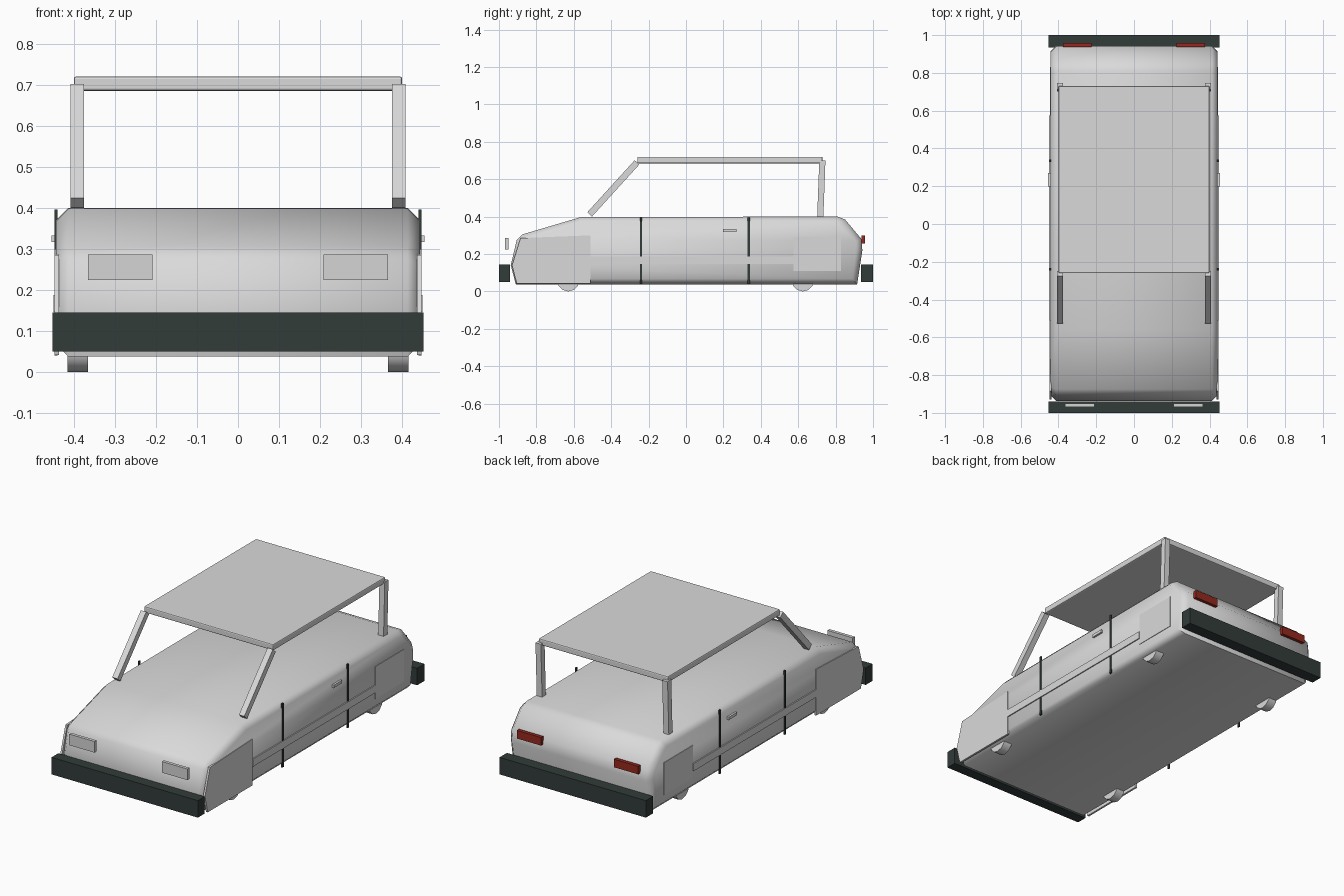
import bpy, bmesh, math
from mathutils import Vector

cube = bpy.data.objects.get("Cube")
if cube:
    bpy.data.objects.remove(cube, do_unlink=True)


def material(name, color):
    m = bpy.data.materials.new(name)
    m.use_nodes = True
    m.diffuse_color = (*color, 1)
    m.node_tree.nodes["Principled BSDF"].inputs["Base Color"].default_value = (*color, 1)
    return m


PAINT = material("pale grey paint", (0.7, 0.7, 0.7))
LAMP = material("lamp grey", (0.66, 0.66, 0.66))
DARK = material("dark trim", (0.032, 0.045, 0.042))
RED = material("tail light red", (0.3, 0.022, 0.014))


def finish(name, bm, mat, smooth=None):
    bmesh.ops.recalc_face_normals(bm, faces=bm.faces)
    me = bpy.data.meshes.new(name)
    bm.to_mesh(me)
    bm.free()
    me.materials.append(mat)
    ob = bpy.data.objects.new(name, me)
    bpy.context.collection.objects.link(ob)
    if smooth:
        bpy.ops.object.select_all(action="DESELECT")
        ob.select_set(True)
        bpy.context.view_layer.objects.active = ob
        bpy.ops.object.shade_smooth_by_angle(angle=math.radians(smooth))
    return ob


def slab(name, profile, x0, x1, mat, bevel=0, smooth=None):
    """Extrude a side profile of (y, z) points from x0 to x1."""
    bm = bmesh.new()
    face = bm.faces.new([bm.verts.new((x0, y, z)) for y, z in profile])
    new = bmesh.ops.extrude_face_region(bm, geom=[face])["geom"]
    bmesh.ops.translate(bm, vec=(x1 - x0, 0, 0),
                        verts=[v for v in new if isinstance(v, bmesh.types.BMVert)])
    if bevel:
        rims = [e for e in bm.edges if abs(e.verts[0].co.x - e.verts[1].co.x) < 1e-5]
        bmesh.ops.bevel(bm, geom=rims, offset=bevel, segments=1, affect="EDGES")
    return finish(name, bm, mat, smooth)


def box(name, xs, ys, zs, mat):
    (y0, y1), (z0, z1) = ys, zs
    return slab(name, [(y0, z0), (y1, z0), (y1, z1), (y0, z1)], *xs, mat)


def bar(name, a, b, width, xs, mat):
    """Slanted post between two (y, z) points."""
    a, b = Vector(a), Vector(b)
    d = (b - a).normalized()
    n = Vector((-d.y, d.x)) * width / 2
    return slab(name, [a - n, b - n, b + n, a + n], *xs, mat)


# Body shell
slab("body", [(-0.91, 0.038), (-0.937, 0.14), (-0.905, 0.275), (-0.875, 0.305),
              (-0.56, 0.398), (0.81, 0.4), (0.85, 0.385), (0.938, 0.28),
              (0.943, 0.22), (0.915, 0.038)], -0.443, 0.443, PAINT, 0.03, 50)

# Roof panel
roof = box("roof", (-0.4, 0.4), (-0.26, 0.73), (0.685, 0.72), PAINT)
mod = roof.modifiers.new("edge", "BEVEL")
mod.width, mod.segments = 0.006, 2

# Bumpers
box("front_bumper", (-0.452, 0.452), (-1, -0.94), (0.05, 0.145), DARK)
box("rear_bumper", (-0.452, 0.452), (0.935, 1), (0.05, 0.145), DARK)

for side, s in (("left", 1), ("right", -1)):
    def span(a, b):
        return (s * a, s * b)

    # Roof posts
    bar("front_post_" + side, (-0.515, 0.412), (-0.262, 0.69), 0.034, span(0.375, 0.408), PAINT)
    bar("rear_post_" + side, (0.718, 0.4), (0.729, 0.7), 0.033, span(0.375, 0.408), PAINT)

    # Lamps
    box("headlight_" + side, span(0.208, 0.365), (-0.968, -0.95), (0.224, 0.286), LAMP)
    box("taillight_" + side, span(0.225, 0.375), (0.938, 0.958), (0.255, 0.3), RED)

    # Side panels and moulding
    slab("front_fender_" + side, [(-0.905, 0.042), (-0.93, 0.14), (-0.885, 0.285),
                                  (-0.51, 0.3), (-0.51, 0.042)], *span(0.436, 0.447), PAINT)
    box("rear_fender_" + side, span(0.436, 0.446), (0.575, 0.83), (0.11, 0.29), PAINT)
    box("side_moulding_" + side, span(0.436, 0.449), (-0.51, 0.575), (0.146, 0.188), PAINT)

    # Door seams and handle
    for label, y in (("front", -0.24), ("rear", 0.335)):
        box(label + "_door_seam_" + side, span(0.439, 0.447),
            (y - 0.006, y + 0.006), (0.04, 0.396), DARK)
    box("door_handle_" + side, span(0.44, 0.454), (0.198, 0.27), (0.317, 0.333), PAINT)

    # Wheels
    for label, y in (("front", -0.63), ("rear", 0.625)):
        ring = [(y + 0.06 * math.sin(k * math.tau / 12),
                 0.06 - 0.06 * math.cos(k * math.tau / 12)) for k in range(12)]
        slab(label + "_wheel_" + side, ring, *span(0.365, 0.415), PAINT, 0, 40)
